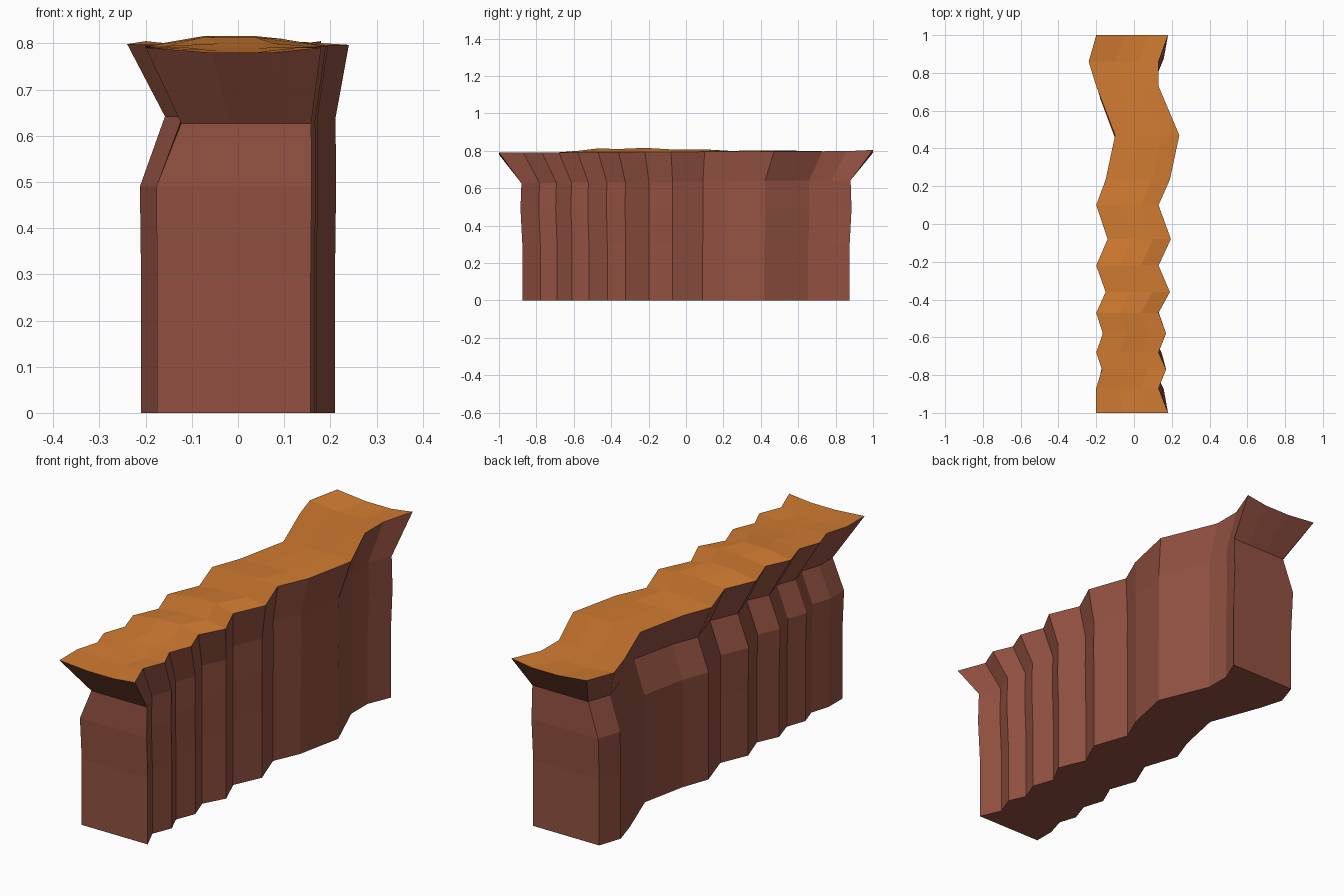
import bpy, bmesh

if "Cube" in bpy.data.objects:
    bpy.data.objects.remove(bpy.data.objects["Cube"])

# Rim rows, front to back: y, left x, right x, mid-top height
ROWS = [
    (-1.00, -.20, .18, .78), (-.87, -.20, .13, .78), (-.77, -.17, .17, .785),
    (-.68, -.20, .13, .79), (-.58, -.165, .17, .80), (-.47, -.20, .13, .813),
    (-.36, -.15, .19, .81), (-.22, -.20, .13, .816), (-.08, -.14, .195, .808),
    (.10, -.20, .13, .808), (.235, -.15, .19, .80), (.47, -.10, .24, .803),
    (.73, -.20, .13, .79), (.86, -.24, .13, .785), (1.00, -.20, .18, .79)]
COLS = [0, .38, .72, 1]
# Wall levels: height, plan scale, inward shift of the left side
LEVELS = [(0, .875, 0), (.30, .875, 0), (.49, .885, 0), (.635, .88, .053), (None, 1, 0)]


def material(name, color):
    m = bpy.data.materials.new(name)
    m.diffuse_color = (*color, 1)
    m.use_nodes = True
    m.node_tree.nodes["Principled BSDF"].inputs["Base Color"].default_value = m.diffuse_color
    return m


def point(i, c, level):
    y, left, right, mid = ROWS[i]
    z, s, shift = LEVELS[level]
    x = left + (right - left) * COLS[c]
    x = x * s + shift * (1 - COLS[c])
    ys = y * s if level == 4 or abs(y) > .95 else y * (s + .02)
    if z is None:
        edge = .795 + .004 * y
        if i == len(ROWS) - 1:
            edge = .805
        z = mid if c in (1, 2) else edge
    elif level == 3:
        z += .008 * y
    return x, ys, z


bm = bmesh.new()
n = len(ROWS)
# Outline of the plan, counter-clockwise from the front left
ring = ([(0, c) for c in range(4)] + [(i, 3) for i in range(1, n)]
        + [(n - 1, c) for c in (2, 1, 0)] + [(i, 0) for i in range(n - 2, 0, -1)])
loops = [{k: bm.verts.new(point(*k, lv)) for k in ring} for lv in range(5)]

# Rock walls with pinched neck and flared rim
for lo, hi in zip(loops, loops[1:]):
    for a, b in zip(ring, ring[1:] + ring[:1]):
        bm.faces.new((lo[a], lo[b], hi[b], hi[a]))
bm.faces.new([loops[0][k] for k in reversed(ring)])

# Uneven ground on top
top = loops[4]
for i in range(1, n - 1):
    for c in (1, 2):
        top[i, c] = bm.verts.new(point(i, c, 4))
for i in range(n - 1):
    for c in range(3):
        f = bm.faces.new((top[i, c], top[i, c + 1], top[i + 1, c + 1], top[i + 1, c]))
        f.material_index = 1

mesh = bpy.data.meshes.new("cliff_wall")
bm.to_mesh(mesh)
bm.free()
mesh.materials.append(material("brown_rock", (.29, .083, .053)))
mesh.materials.append(material("orange_ground", (.64, .20, .031)))
bpy.context.collection.objects.link(bpy.data.objects.new("cliff_wall", mesh))
